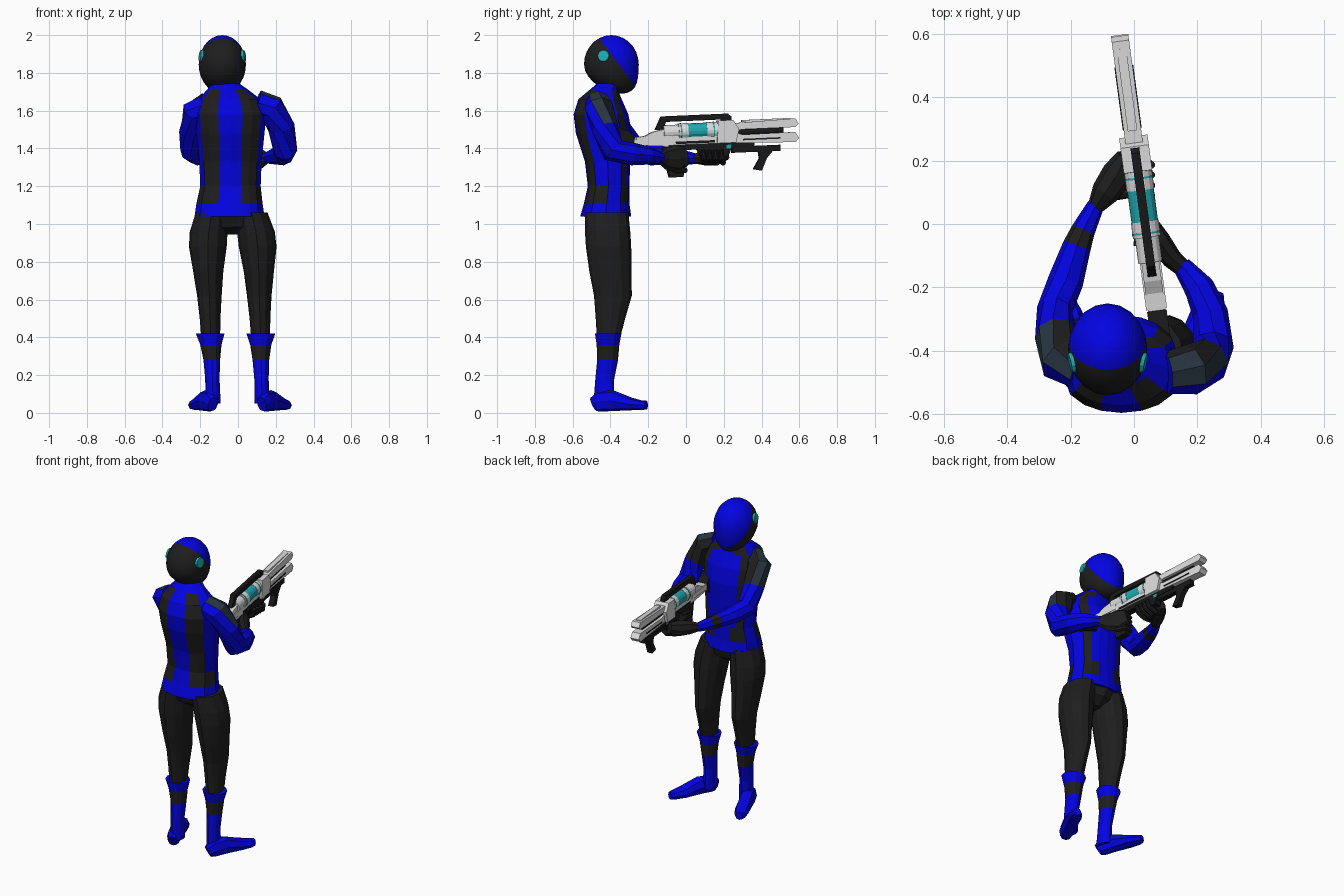
import bpy, bmesh
from math import radians, sin, cos, copysign
from mathutils import Matrix, Vector

old = bpy.data.objects.get("Cube")
if old:
    bpy.data.objects.remove(old, do_unlink=True)


def colour(name, r, g, b):
    mat = bpy.data.materials.new(name)
    mat.use_nodes = True
    mat.diffuse_color = (r, g, b, 1)
    mat.node_tree.nodes["Principled BSDF"].inputs["Base Color"].default_value = (r, g, b, 1)
    return mat


BLUE = colour("suit blue", .001, .001, .76)
BLACK = colour("suit black", .013, .013, .013)
SLATE = colour("shoulder slate", .02, .035, .052)
TEAL = colour("glowing teal", .013, .41, .45)
GREY = colour("light gun metal", .72, .72, .72)
DARK = colour("gun black", .009, .009, .009)


def finish(name, bm, mats, smooth=False):
    bmesh.ops.recalc_face_normals(bm, faces=bm.faces)
    mesh = bpy.data.meshes.new(name)
    bm.to_mesh(mesh)
    bm.free()
    obj = bpy.data.objects.new(name, mesh)
    bpy.context.collection.objects.link(obj)
    for mat in mats:
        mesh.materials.append(mat)
    if smooth:
        for poly in mesh.polygons:
            poly.use_smooth = True
    return obj


def loft(name, rings, mats, paint=None, angles=None, level=False, square=1.0):
    """Skin over rings of (x, y, z, half width, half height); paint(row, column, normal) gives a slot."""
    angles = angles or [45 * k for k in range(8)]
    centres = [Vector(r[:3]) for r in rings]
    hint = Vector((0, 1, 0)) if level else Vector((0, 0, 1))
    bm = bmesh.new()
    loops = []
    for k, ring in enumerate(rings):
        along = Vector((0, 0, 1)) if level else centres[min(k + 1, len(rings) - 1)] - centres[max(k - 1, 0)]
        along.normalize()
        side = hint.cross(along).normalized()
        up = along.cross(side)
        loop = []
        for a in angles:
            c, s = cos(radians(a)), sin(radians(a))
            s = copysign(abs(s) ** square, s)
            loop.append(bm.verts.new(centres[k] + side * c * ring[3] + up * s * ring[4]))
        loops.append(loop)
    n = len(angles)
    for row, (low, high) in enumerate(zip(loops, loops[1:])):
        for i in range(n):
            j = (i + 1) % n
            face = bm.faces.new((low[i], low[j], high[j], high[i]))
            if paint:
                outward = face.calc_center_median() - (centres[row] + centres[row + 1]) / 2
                face.material_index = paint(row, i, outward.normalized())
    bm.faces.new(loops[0][::-1])
    bm.faces.new(loops[-1])
    return finish(name, bm, mats)


# Torso: wide black stripes on the back, slim ones on the chest
quarter = [0, 32, 52, 70]
torso_angles = quarter + [90] + [180 - a for a in quarter[:0:-1]]
torso_angles += [a + 180 for a in torso_angles]


def torso_paint(row, i, normal):
    back = i >= 8
    stripe = i % 8 in ((1, 2, 5, 6) if back or row in (1, 6) else (1, 6))
    belt = row == 1 and back and i % 8 in (0, 7)
    return int((stripe and 0 < row < 7) or belt)


loft("torso", [(-.045, -.425, 1.04, .185, .135), (-.045, -.42, 1.11, .175, .12),
               (-.04, -.41, 1.2, .16, .11), (-.04, -.415, 1.33, .165, .12),
               (-.04, -.435, 1.48, .18, .148), (-.04, -.45, 1.58, .19, .145),
               (-.045, -.455, 1.66, .165, .115), (-.055, -.435, 1.71, .11, .075),
               (-.065, -.41, 1.745, .07, .06)],
     [BLUE, BLACK], torso_paint, torso_angles, True, .8)
loft("neck", [(-.07, -.41, 1.7, .06, .055), (-.08, -.39, 1.78, .06, .06)], [BLACK], level=True)
loft("pelvis", [(-.03, -.41, .945, .03, .04), (-.03, -.415, .985, .12, .1),
                (-.045, -.42, 1.06, .175, .125)], [BLACK], level=True, square=.8)

# Helmet with a cut line between shell and visor
bm = bmesh.new()
bmesh.ops.create_uvsphere(bm, u_segments=20, v_segments=14, radius=1)
for v in bm.verts:
    drop = max(0, -v.co.z)
    v.co = Vector((-.083 + v.co.x * .125, -.395 + v.co.y * .145 + .055 * drop ** 2, 1.845 + v.co.z * .155))
seam, facing = Vector((-.08, -.40, 1.905)), Vector((0, .8, .6))
bmesh.ops.bisect_plane(bm, geom=bm.verts[:] + bm.edges[:] + bm.faces[:], plane_co=seam, plane_no=facing)
for f in bm.faces:
    f.material_index = int((f.calc_center_median() - seam).dot(facing) > 0)
finish("helmet", bm, [BLACK, BLUE], True)
for label, s in (("left", 1), ("right", -1)):
    bm = bmesh.new()
    bmesh.ops.create_cone(bm, cap_ends=True, segments=10, radius1=.034, radius2=.03, depth=.012,
                          matrix=Matrix.Translation((-.083 + s * .113, -.437, 1.89))
                          @ Matrix.Rotation(radians(-12 * s), 4, "Z") @ Matrix.Rotation(radians(83 * s), 4, "Y"))
    finish(label + "_ear_disc", bm, [TEAL])

# Legs, banded boots and turned-out feet
leg = [(.105, -.42, 1.06, .085, .115), (.125, -.415, .96, .1, .12), (.132, -.41, .88, .1, .12),
       (.134, -.40, .75, .08, .112), (.132, -.387, .62, .065, .1), (.132, -.4, .5, .055, .078),
       (.132, -.41, .4, .05, .062)]
boot = [(.134, -.412, .42, .076, .07), (.132, -.413, .36, .056, .06), (.13, -.415, .28, .044, .055),
        (.13, -.43, .18, .038, .05), (.13, -.435, .05, .04, .055)]
round_angles = [30 * k for k in range(12)]


def mirrored(rings, s):
    return [(-.03 + s * x + .03 * (1 - z / .95), y, z, w, h) for x, y, z, w, h in rings]


for label, s, toe in (("left", 1, .135), ("right", -1, .105)):
    loft(label + "_leg", mirrored(leg, s), [BLACK], None, round_angles, True)
    loft(label + "_boot", mirrored(boot, s), [BLUE, BLACK],
         lambda row, i, normal: int(row == 1), round_angles, True)
    heel = -.003 + s * .13
    profile = [(0, -.487, .04, .028), (.1, -.46, .055, .04), (.35, -.39, .06, .042),
               (.7, -.29, .042, .046), (.92, -.235, .036, .038), (1, -.21, .036, .022)]
    loft(label + "_foot", [(heel + s * toe * t, y, h + .005, w, h - .012 * t) for t, y, h, w in profile], [BLUE],
         square=.7)

# Arms with slate shoulder patches, black in front, and a dark band on the right forearm
arms = {
    "left": (1, [(.1, -.47, 1.64, .065, .07), (.175, -.46, 1.615, .08, .075), (.23, -.43, 1.51, .075, .068),
                 (.25, -.385, 1.39, .064, .068), (.24, -.28, 1.37, .056, .06),
                 (.205, -.2, 1.362, .048, .048), (.15, -.13, 1.35, .03, .03)]),
    "right": (-1, [(-.16, -.46, 1.63, .065, .07), (-.22, -.43, 1.595, .08, .075), (-.245, -.35, 1.49, .068, .068),
                   (-.25, -.27, 1.39, .056, .065), (-.215, -.18, 1.365, .056, .055),
                   (-.18, -.07, 1.358, .045, .045), (-.16, -.02, 1.352, .038, .04),
                   (-.12, .06, 1.345, .027, .027)]),
}
for label, (s, rings) in arms.items():
    def arm_paint(row, i, normal, s=s):
        if row < 2 and normal.y > .55:
            return 1
        if row < 2 and normal.x * s + normal.z > .3 and normal.y > -.4:
            return 2
        return int(row == 5 and s < 0)
    loft(label + "_arm", rings, [BLUE, BLACK, SLATE], arm_paint)

# Gloved hands
loft("right_hand", [(-.12, .055, 1.345, .027, .028), (-.09, .1, 1.355, .045, .045),
                    (-.05, .16, 1.36, .05, .05), (-.025, .215, 1.375, .03, .035)], [BLACK])
loft("left_hand", [(.155, -.14, 1.35, .028, .03), (.12, -.11, 1.345, .032, .055),
                   (.075, -.05, 1.345, .038, .075), (.05, 0, 1.36, .028, .05)], [BLACK])
for k in range(4):
    y, z = .09 + .032 * k, 1.285 + .03 * k
    loft("right_finger", [(-.06, y, 1.335, .016, .014), (0, y + .01, 1.325, .016, .016),
                          (.045, y + .005, 1.35, .015, .015), (.055, y, 1.39, .012, .012)], [BLACK])
    loft("left_finger", [(.09, -.06, z, .016, .016), (.06, -.005, z, .016, .016),
                         (.015, -.02, z, .015, .015), (.01, -.07, z, .012, .012)], [BLACK])

# Rifle pieces share one aimed frame, with y along the barrel
AIM = (Matrix.Translation((.035, 0, 1.46)) @ Matrix.Rotation(radians(7.7), 4, "Z")
       @ Matrix.Rotation(radians(2.5), 4, "X"))


def slab(name, outline, width, mat, x=0):
    """Plate cut to a side outline of (y, z) points."""
    bm = bmesh.new()
    face = bm.faces.new([bm.verts.new((x - width / 2, y, z)) for y, z in outline])
    moved = bmesh.ops.extrude_face_region(bm, geom=[face])["geom"]
    bmesh.ops.translate(bm, vec=(width, 0, 0), verts=[v for v in moved if isinstance(v, bmesh.types.BMVert)])
    bm.transform(AIM)
    return finish(name, bm, [mat])


def block(name, y0, y1, z0, z1, width, mat, x=0):
    return slab(name, [(y0, z0), (y1, z0), (y1, z1), (y0, z1)], width, mat, x)


def tube(name, y0, y1, radius, mat, z=.03):
    bm = bmesh.new()
    bmesh.ops.create_cone(bm, cap_ends=True, segments=16, radius1=radius, radius2=radius, depth=y1 - y0,
                          matrix=Matrix.Translation((0, (y0 + y1) / 2, z)) @ Matrix.Rotation(radians(90), 4, "X"))
    bm.transform(AIM)
    return finish(name, bm, [mat])


slab("stock", [(-.32, -.028), (-.1, -.045), (-.1, .05), (-.18, .035), (-.22, .015), (-.32, .008)], .056, GREY)
slab("butt_pad", [(-.38, -.05), (-.29, -.05), (-.275, .012), (-.31, .045), (-.38, .07)], .062, DARK)
block("stock_rail", -.27, -.08, -.02, .01, .066, GREY)
block("receiver", -.12, .2, -.04, .02, .06, GREY)
tube("rear_housing", -.12, -.04, .038, GREY)
tube("rear_collar", -.04, .01, .044, GREY)
tube("rear_ring", -.03, -.024, .046, TEAL)
tube("energy_cell", .01, .11, .042, TEAL)
tube("front_collar", .11, .18, .044, GREY)
tube("front_ring", .145, .151, .046, TEAL)
slab("front_block", [(.16, -.04), (.26, -.04), (.28, .03), (.25, .08), (.17, .08)], .09, GREY)
slab("upper_shroud", [(.24, .02), (.3, .028), (.58, .028), (.6, .045), (.585, .074), (.24, .062)], .055, GREY)
slab("lower_shroud", [(.24, -.04), (.58, -.052), (.6, -.03), (.58, .002), (.3, .0), (.24, .02)], .055, GREY)
block("shroud_top_plate", .3, .56, .066, .077, .03, GREY)
tube("barrel", .24, .52, .016, DARK, .014)
for s in (-1, 1):
    block("shroud_slot", .3, .5, -.03, -.022, .004, DARK, s * .028)
    block("receiver_slot", -.06, .15, -.035, -.022, .004, DARK, s * .031)

# Carry handle, underside and grips
block("carry_handle", -.13, .23, .085, .115, .028, DARK)
slab("handle_rear_post", [(-.165, .045), (-.12, .045), (-.1, .1), (-.13, .115)], .028, DARK)
slab("handle_front_post", [(.19, .07), (.245, .07), (.245, .1), (.225, .115), (.19, .1)], .028, DARK)
block("under_rail", -.12, .36, -.068, -.038, .044, DARK)
block("under_lamp", .21, .235, -.07, -.05, .048, TEAL)
slab("trigger_grip", [(-.13, -.05), (-.02, -.05), (-.01, -.13), (-.025, -.21), (-.1, -.21), (-.12, -.12)],
     .04, DARK)
slab("hand_guard", [(.05, -.06), (.24, -.06), (.22, -.11), (.08, -.12)], .045, DARK)
block("front_rail", .24, .5, -.094, -.062, .034, DARK)
slab("front_grip", [(.38, -.08), (.47, -.08), (.425, -.13), (.395, -.195), (.35, -.185), (.385, -.13)], .034, DARK)
